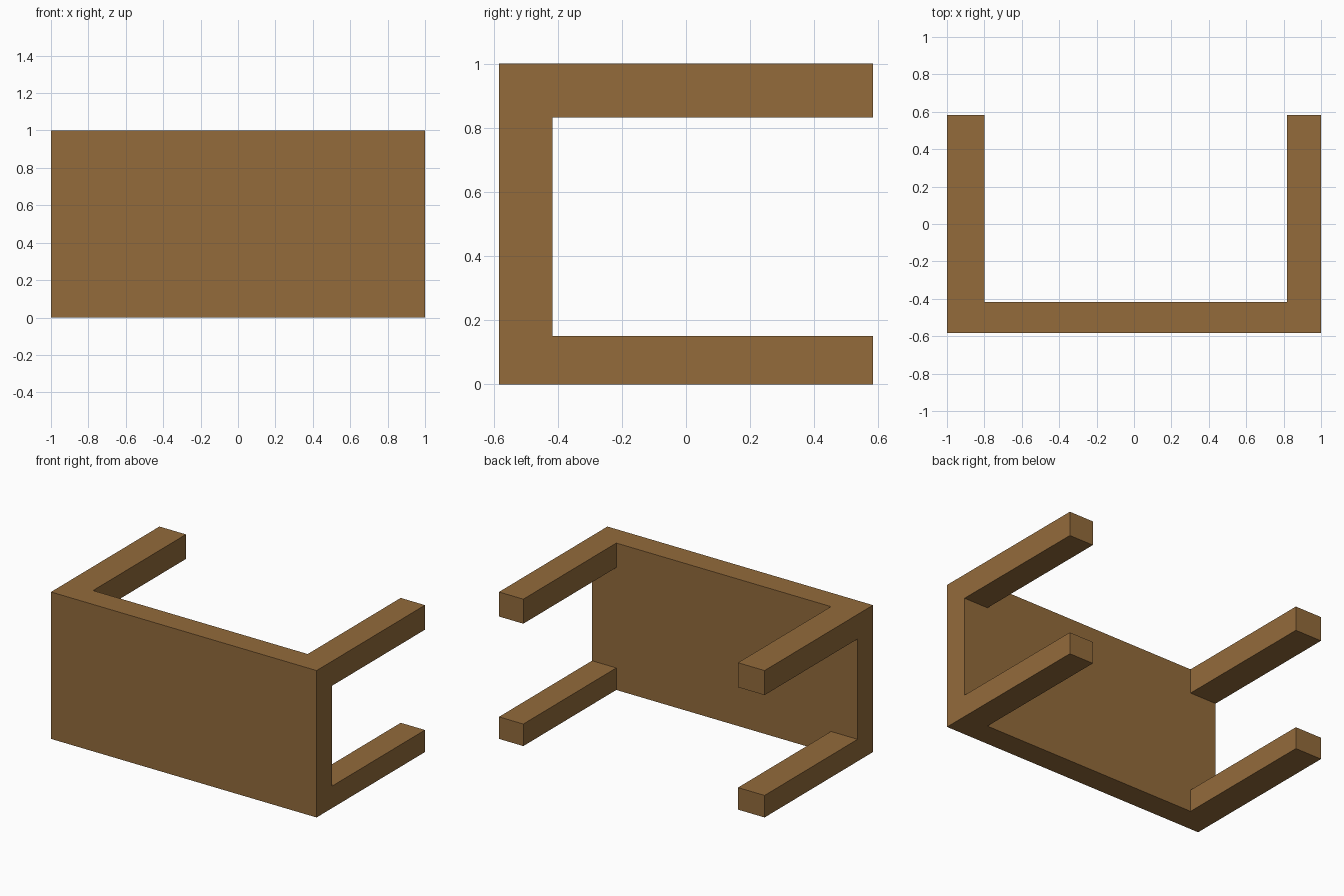
import bpy, bmesh
from mathutils import Matrix, Vector

if "Cube" in bpy.data.objects:
    bpy.data.objects.remove(bpy.data.objects["Cube"])

wood = bpy.data.materials.new("brown wood")
wood.diffuse_color = (0.292, 0.147, 0.044, 1)
wood.use_nodes = True
wood.node_tree.nodes["Principled BSDF"].inputs["Base Color"].default_value = wood.diffuse_color


def box(name, lo, hi):
    lo, hi = Vector(lo), Vector(hi)
    bm = bmesh.new()
    bmesh.ops.create_cube(bm, size=1, matrix=Matrix.Translation((lo + hi) / 2)
                          @ Matrix.Diagonal((*(hi - lo), 1)))
    mesh = bpy.data.meshes.new(name)
    bm.to_mesh(mesh)
    bm.free()
    mesh.materials.append(wood)
    obj = bpy.data.objects.new(name, mesh)
    bpy.context.collection.objects.link(obj)
    return obj


FRONT, INNER, BACK = -0.583, -0.417, 0.583

# Table top, standing on its edge
box("table_top", (-1, FRONT, 0), (1, INNER, 1))

# Four legs pointing backwards, at the corners of the top
for side, x0, x1 in (("left", -1, -0.8), ("right", 0.817, 1)):
    for level, z0, z1 in (("lower", 0, 0.15), ("upper", 0.833, 1)):
        box(f"{level}_{side}_leg", (x0, INNER, z0), (x1, BACK, z1))
